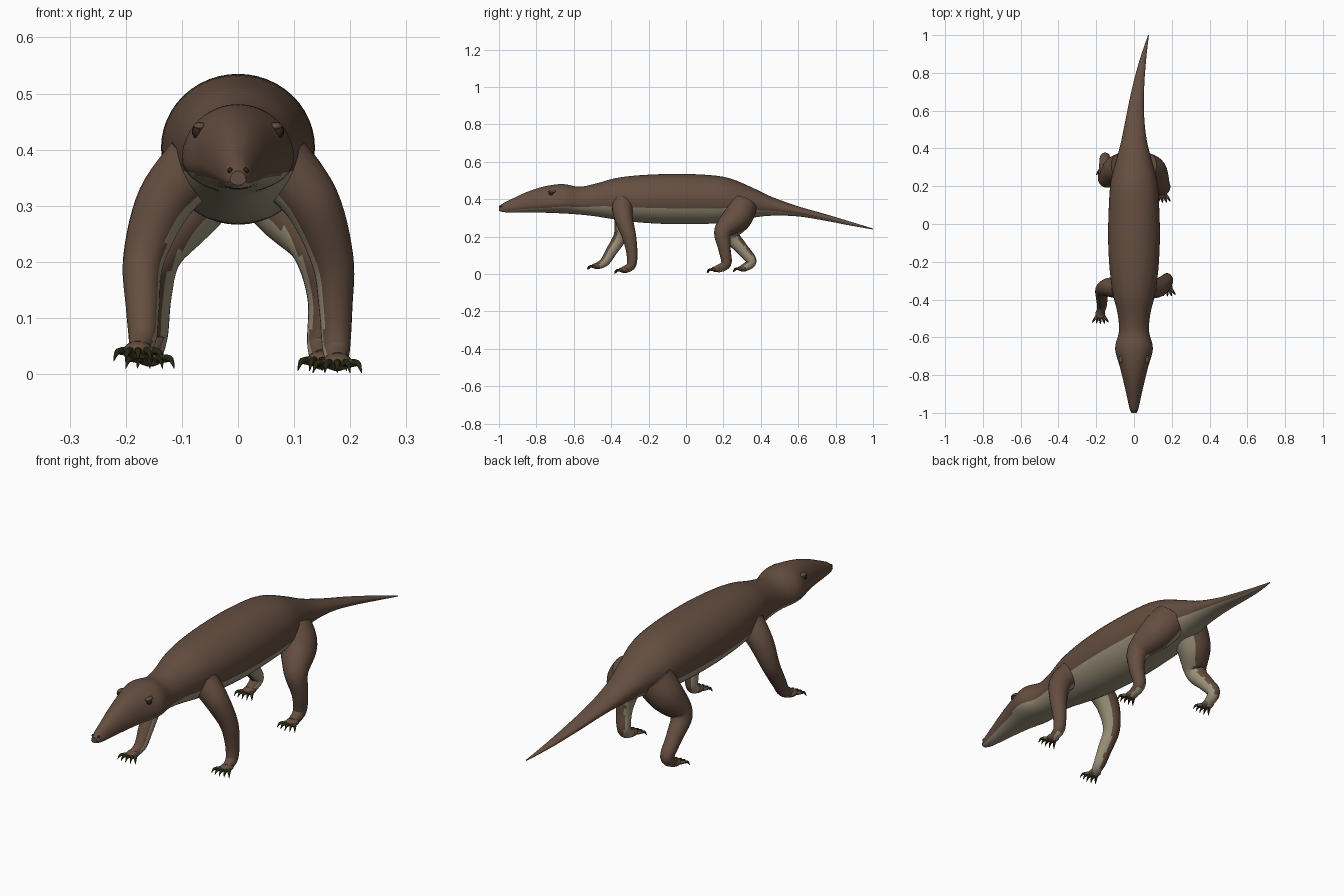
import bpy, bmesh, math
from mathutils import Vector

if "Cube" in bpy.data.objects:
    bpy.data.objects.remove(bpy.data.objects["Cube"], do_unlink=True)


def material(name, r, g, b):
    m = bpy.data.materials.new(name)
    m.use_nodes = True
    m.diffuse_color = (r, g, b, 1)
    bsdf = m.node_tree.nodes["Principled BSDF"]
    bsdf.inputs["Base Color"].default_value = (r, g, b, 1)
    bsdf.inputs["Roughness"].default_value = 0.8
    return m


BROWN = material("brown hide", .13, .077, .052)
CREAM = material("cream belly", .34, .29, .2)
LIP = material("dull lip", .16, .1, .08)
CLAW = material("dark claw", .02, .02, .006)
EYE = material("dark eye", .03, .018, .012)


def spline(rows, steps):
    """Smoothly interpolate rows of numbers (Catmull-Rom)."""
    rows = [Vector(r) for r in rows]
    out = []
    for i in range(len(rows) - 1):
        a, b = rows[max(i - 1, 0)], rows[i]
        c, d = rows[i + 1], rows[min(i + 2, len(rows) - 1)]
        for s in range(steps):
            t = s / steps
            out.append(b + (c - a) * t / 2 + (a - 2.5 * b + 2 * c - d / 2) * t * t
                       + (1.5 * (b - c) + (d - a) / 2) * t ** 3)
    return out + [rows[-1]]


def loft(name, rings, mats, rule):
    """Skin rings of points; rule(face, ring number, side number) picks the colour."""
    bm = bmesh.new()
    loops = [[bm.verts.new(p) for p in ring] for ring in rings]
    n = len(loops[0])
    made = []
    for i in range(len(loops) - 1):
        for k in range(n):
            j = (k + 1) % n
            f = bm.faces.new((loops[i][k], loops[i][j], loops[i + 1][j], loops[i + 1][k]))
            made.append((f, i, k))
    for end in (loops[0], loops[-1]):
        bm.faces.new(end)
    bmesh.ops.recalc_face_normals(bm, faces=bm.faces)
    bm.normal_update()
    for f, i, k in made:
        f.smooth = True
        f.material_index = rule(f, i, k)
    mesh = bpy.data.meshes.new(name)
    bm.to_mesh(mesh)
    bm.free()
    for m in mats:
        mesh.materials.append(m)
    obj = bpy.data.objects.new(name, mesh)
    bpy.context.collection.objects.link(obj)
    return obj


def tube_rings(path, sides):
    """Round rings along a path of (x, y, z, radius)."""
    rings = []
    for i, p in enumerate(path):
        t = (path[min(i + 1, len(path) - 1)] - path[max(i - 1, 0)]).to_3d().normalized()
        u = Vector((1, 0, 0))
        u = (u - t * u.dot(t)).normalized()
        v = t.cross(u)
        rings.append([p.to_3d() + p.w * (u * math.cos(a) + v * math.sin(a))
                      for a in (math.tau * k / sides for k in range(sides))])
    return rings


def ball(name, centre, size, mat):
    bpy.ops.mesh.primitive_uv_sphere_add(segments=16, ring_count=10, radius=1, location=centre)
    obj = bpy.context.object
    obj.name = name
    obj.scale = size
    obj.data.materials.append(mat)
    bpy.ops.object.shade_smooth()
    return obj


# Head, trunk and tail in one skin: y, half width, top, bottom
SECTIONS = [
    (-1, .014, .362, .337), (-.975, .024, .38, .331), (-.93, .034, .402, .329),
    (-.85, .052, .439, .329), (-.76, .074, .468, .328), (-.66, .1, .481, .324),
    (-.57, .08, .467, .318), (-.48, .086, .484, .308), (-.38, .109, .512, .292),
    (-.25, .128, .528, .276), (-.08, .137, .535, .267), (.1, .133, .531, .268),
    (.23, .122, .513, .278), (.35, .09, .464, .3), (.46, .064, .412, .312),
    (.6, .044, .362, .308), (.75, .029, .319, .284), (.88, .016, .28, .259),
    (1, .002, .243, .238)]
SIDES = 48


def body_ring(row):
    y, w, top, bottom = row
    blend = min(max((y + .7) / .25, 0), 1)
    mid = bottom + (top - bottom) * (.35 + .16 * blend)
    cx = .077 * (max(y - .4, 0) / .6) ** 2
    ring = []
    for k in range(SIDES):
        a = math.tau * k / SIDES
        h = top - mid if math.sin(a) > 0 else mid - bottom
        ring.append((cx + w * math.cos(a), y, mid + h * math.sin(a)))
    return ring


def body_colour(face, i, k):
    drop = min(k - SIDES // 2, SIDES - 1 - k)
    if drop < 3:
        return 0
    y = face.calc_center_median().y
    if drop == 3 and y < -.72:
        return 2
    if drop == 3 and y > .3:
        return 0
    return 1


body = loft("body", [body_ring(r) for r in spline(SECTIONS, 5)],
            [BROWN, CREAM, LIP], body_colour)

# Legs mid-stride: side, then points of x, y, z, radius from hip to toes
LEGS = {
    "left_front": (1, [(.075, -.34, .375, .058), (.132, -.335, .305, .05),
                       (.168, -.305, .205, .038), (.174, -.29, .12, .03),
                       (.175, -.292, .048, .025), (.177, -.33, .022, .019)]),
    "right_front": (-1, [(.075, -.34, .375, .058), (.132, -.335, .305, .05),
                         (.168, -.35, .205, .037), (.17, -.4, .12, .03),
                         (.17, -.435, .065, .025), (.178, -.475, .043, .018)]),
    "left_hind": (1, [(.055, .3, .365, .08), (.1, .275, .305, .077),
                      (.142, .2, .23, .05), (.157, .205, .14, .034),
                      (.15, .215, .055, .027), (.15, .165, .026, .02)]),
    "right_hind": (-1, [(.055, .3, .365, .08), (.1, .28, .3, .074),
                        (.145, .24, .215, .047), (.152, .295, .14, .034),
                        (.153, .35, .068, .028), (.157, .305, .03, .02)]),
}

for name, (side, points) in LEGS.items():
    path = spline([(side * x, y, z, r) for x, y, z, r in points], 6)
    inward = Vector((-side, .15, -.45)).normalized()

    def leg_colour(face, i, k):
        z = face.calc_center_median().z
        sole = z < .04 and face.normal.z < -.6
        return 1 if sole or face.normal.dot(inward) > .66 else 0

    loft(name + "_leg", tube_rings(path, 24), [BROWN, CREAM], leg_colour)

    # Broad foot with five short toes, each ending in a hooked claw
    foot = path[-1].to_3d()
    ball(name + "_foot", foot, (.026, .03, .016), BROWN)
    for n in range(-2, 3):
        spread = Vector((n * .3, -1 + abs(n) * .08, 0)).normalized()
        base = foot + Vector((n * .0095, -.012, -.003))
        knuckle = base + spread * .018 + Vector((0, 0, .001))
        tip = knuckle + spread * .024 - Vector((0, 0, .018))
        bend = knuckle + spread * .014 + Vector((0, 0, -.002))
        toe = [(*base, .008), (*knuckle, .007)]
        claw = [(*knuckle, .007), (*bend, .005), (*tip, .0006)]
        for part, pts, mat in (("toe", toe, BROWN), ("claw", claw, CLAW)):
            loft(f"{name}_{part}_{n + 3}", tube_rings(spline(pts, 3), 8),
                 [mat], lambda f, i, k: 0)

# Eyes with low brows, and nostrils
for side, label in ((1, "left"), (-1, "right")):
    ball(label + "_eye", (side * .072, -.72, .432), (.01, .014, .013), EYE)
    ball(label + "_brow", (side * .068, -.715, .441), (.012, .022, .008), BROWN)
    ball(label + "_nostril", (side * .014, -.988, .363), (.005, .007, .005), EYE)
